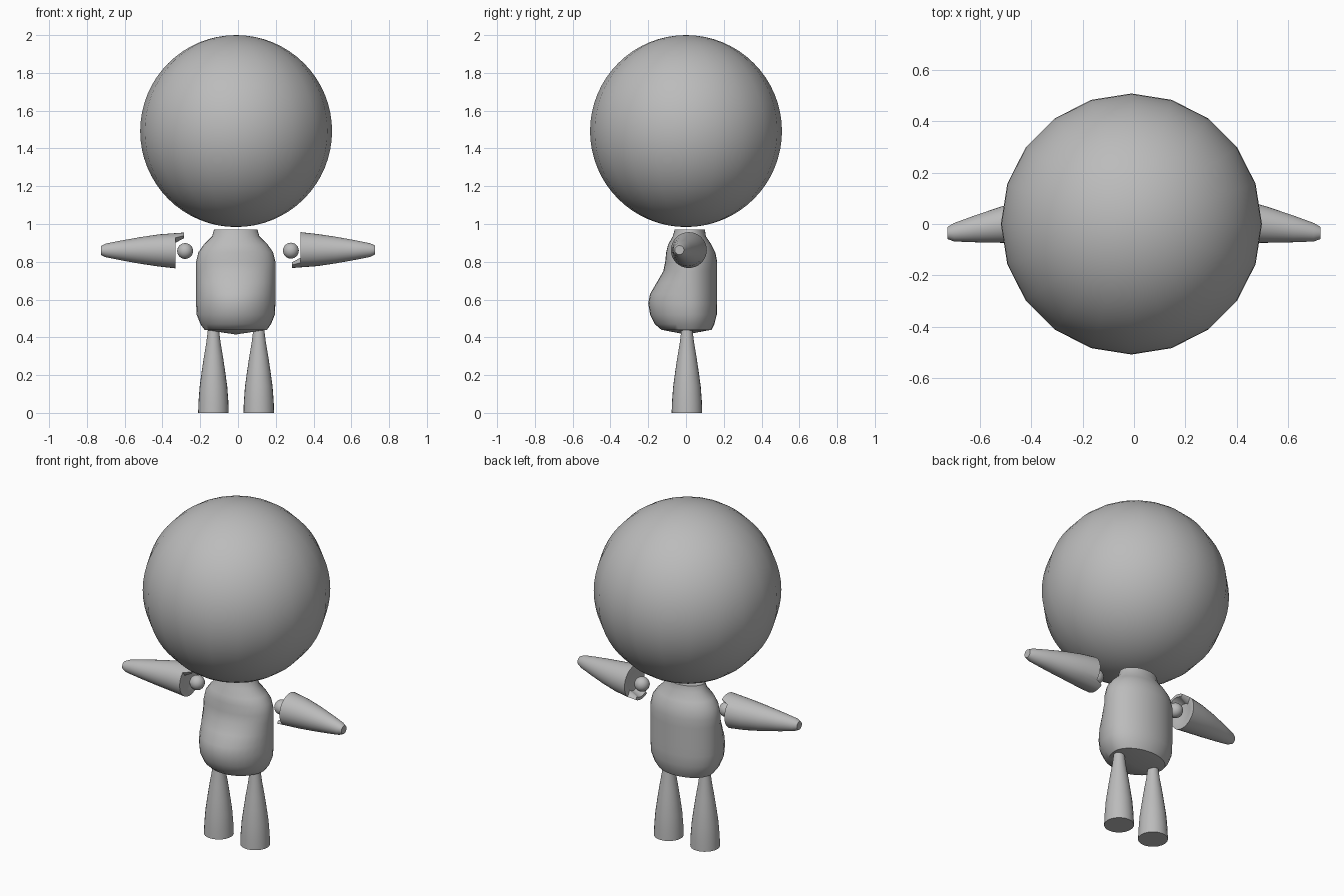
import bpy
import bmesh
from math import sin, cos, pi, radians

if "Cube" in bpy.data.objects:
    bpy.data.objects.remove(bpy.data.objects["Cube"])

clay = bpy.data.materials.new("plain grey")
clay.use_nodes = True
GREY = (0.5, 0.5, 0.5, 1)
clay.diffuse_color = GREY
clay.node_tree.nodes["Principled BSDF"].inputs["Base Color"].default_value = GREY


def finish(obj, name, angle=40):
    obj.name = name
    obj.data.materials.append(clay)
    bpy.ops.object.select_all(action="DESELECT")
    obj.select_set(True)
    bpy.context.view_layer.objects.active = obj
    bpy.ops.object.shade_smooth_by_angle(angle=radians(angle))


def loft(name, rings, start=None, end=None):
    """Skin a list of point rings; each end closes on a point or a flat cap."""
    bm = bmesh.new()
    loops = [[bm.verts.new(p) for p in ring] for ring in rings]
    n = len(loops[0])
    for a, b in zip(loops, loops[1:]):
        for i in range(n):
            j = (i + 1) % n
            bm.faces.new((a[i], a[j], b[j], b[i]))
    for loop, tip in ((loops[0], start), (loops[-1], end)):
        if tip is None:
            bm.faces.new(loop)
        else:
            v = bm.verts.new(tip)
            for i in range(n):
                bm.faces.new((loop[i], loop[(i + 1) % n], v))
    bmesh.ops.recalc_face_normals(bm, faces=bm.faces)
    mesh = bpy.data.meshes.new(name)
    bm.to_mesh(mesh)
    bm.free()
    obj = bpy.data.objects.new(name, mesh)
    bpy.context.collection.objects.link(obj)
    finish(obj, name)


def circle(n):
    return [2 * pi * i / n for i in range(n)]


def ball(name, centre, radius, segments, rings):
    bpy.ops.mesh.primitive_uv_sphere_add(
        segments=segments, ring_count=rings, radius=radius, location=centre)
    finish(bpy.context.object, name)


# Head
ball("head", (-0.01, 0, 1.492), 0.508, 20, 32)

# Body: height, half width, front depth, back depth
BODY = [(0.44, 0.165, 0.13, 0.135), (0.47, 0.187, 0.165, 0.15),
        (0.52, 0.207, 0.19, 0.163), (0.58, 0.21, 0.2, 0.165),
        (0.63, 0.21, 0.19, 0.165), (0.69, 0.21, 0.155, 0.165),
        (0.75, 0.21, 0.12, 0.165), (0.8, 0.21, 0.11, 0.165),
        (0.85, 0.198, 0.105, 0.155), (0.89, 0.17, 0.095, 0.135),
        (0.935, 0.125, 0.07, 0.105), (0.97, 0.115, 0.06, 0.1)]
MID = 0.02
loft("body", [[(-0.012 + w * cos(a),
                MID + sin(a) * ((back - MID) if sin(a) > 0 else (front + MID)), z)
               for a in circle(32)] for z, w, front, back in BODY],
     start=(-0.012, 0, 0.415))

# Legs
LEG = [(0, 0.081), (0.06, 0.079), (0.14, 0.073), (0.22, 0.062),
       (0.3, 0.05), (0.37, 0.038), (0.45, 0.028)]
for side, x in (("left", 0.11), ("right", -0.13)):
    loft(side + "_leg", [[(x + r * cos(a), 0.005 + r * sin(a), z)
                          for a in circle(24)] for z, r in LEG])

# Arms: distance from the middle, radius, depth of the centre line
ARM = [(0.33, 0.095, 0.015), (0.42, 0.085, 0.01), (0.52, 0.07, -0.003),
       (0.62, 0.052, -0.019), (0.7, 0.036, -0.032), (0.725, 0.024, -0.035)]
for side, s, height in (("left", 1, 0.862), ("right", -1, 0.86)):
    # The shoulder rim has a short lip: below on the left, above on the right
    def arm_ring(x, r, y, lip=0):
        return [(s * (x - (lip if cos(a) > 0.77 else 0)),
                 y + r * sin(a), height - s * r * cos(a)) for a in circle(32)]

    rings = [arm_ring(0.335, 0.055, 0.015), arm_ring(0.33, 0.078, 0.015, 0.045),
             arm_ring(0.33, 0.095, 0.015, 0.045)]
    rings += [arm_ring(*section) for section in ARM[1:]]
    loft(side + "_arm", rings, start=(s * 0.345, 0.015, height))
    # Shoulder joint
    ball(side + "_shoulder", (s * 0.28, 0.015, height - 0.003), 0.042, 20, 12)
